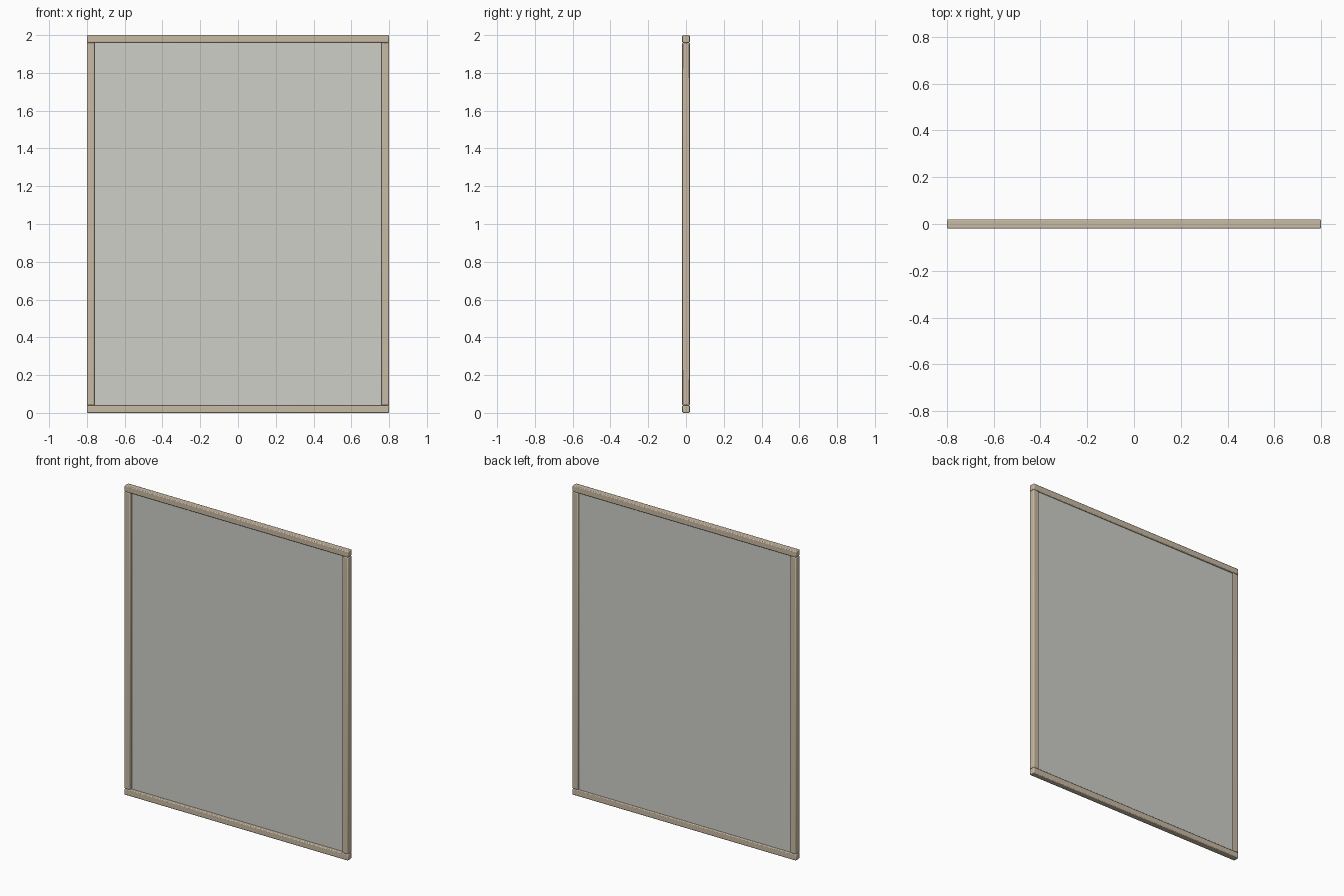
import bpy

if "Cube" in bpy.data.objects:
    bpy.data.objects.remove(bpy.data.objects["Cube"])

W, H, T = 1.6, 2.0, 0.04   # overall width, height, bar thickness


def material(name, color):
    m = bpy.data.materials.new(name)
    m.diffuse_color = color
    m.use_nodes = True
    m.node_tree.nodes["Principled BSDF"].inputs["Base Color"].default_value = m.diffuse_color
    return m


wood = material("pale_wood", (0.58, 0.49, 0.37, 1))
pane = material("grey_pane", (0.62, 0.62, 0.58, 1))


def box(name, center, size, mat, bevel=0.0):
    bpy.ops.mesh.primitive_cube_add(size=1, location=center)
    ob = bpy.context.object
    ob.name = name
    ob.scale = size
    bpy.ops.object.transform_apply(location=False, rotation=False, scale=True)
    ob.data.materials.append(mat)
    if bevel:
        b = ob.modifiers.new("soft_edges", 'BEVEL')
        b.width = bevel
        b.segments = 2
        bpy.ops.object.shade_smooth_by_angle()
    return ob


# Full-width top and bottom rails
for name, z in (("bottom_rail", T / 2), ("top_rail", H - T / 2)):
    box(name, (0, 0, z), (W, T, T), wood, 0.005)

# Upright stiles between the rails
for name, s in (("left_stile", -1), ("right_stile", 1)):
    box(name, (s * (W - T) / 2, 0, H / 2), (T, T, H - 2 * T), wood, 0.005)

# Thin infill panel, its edges seated in the frame
box("panel", (0, 0.005, H / 2), (W - 1.5 * T, 0.01, H - 1.5 * T), pane)
